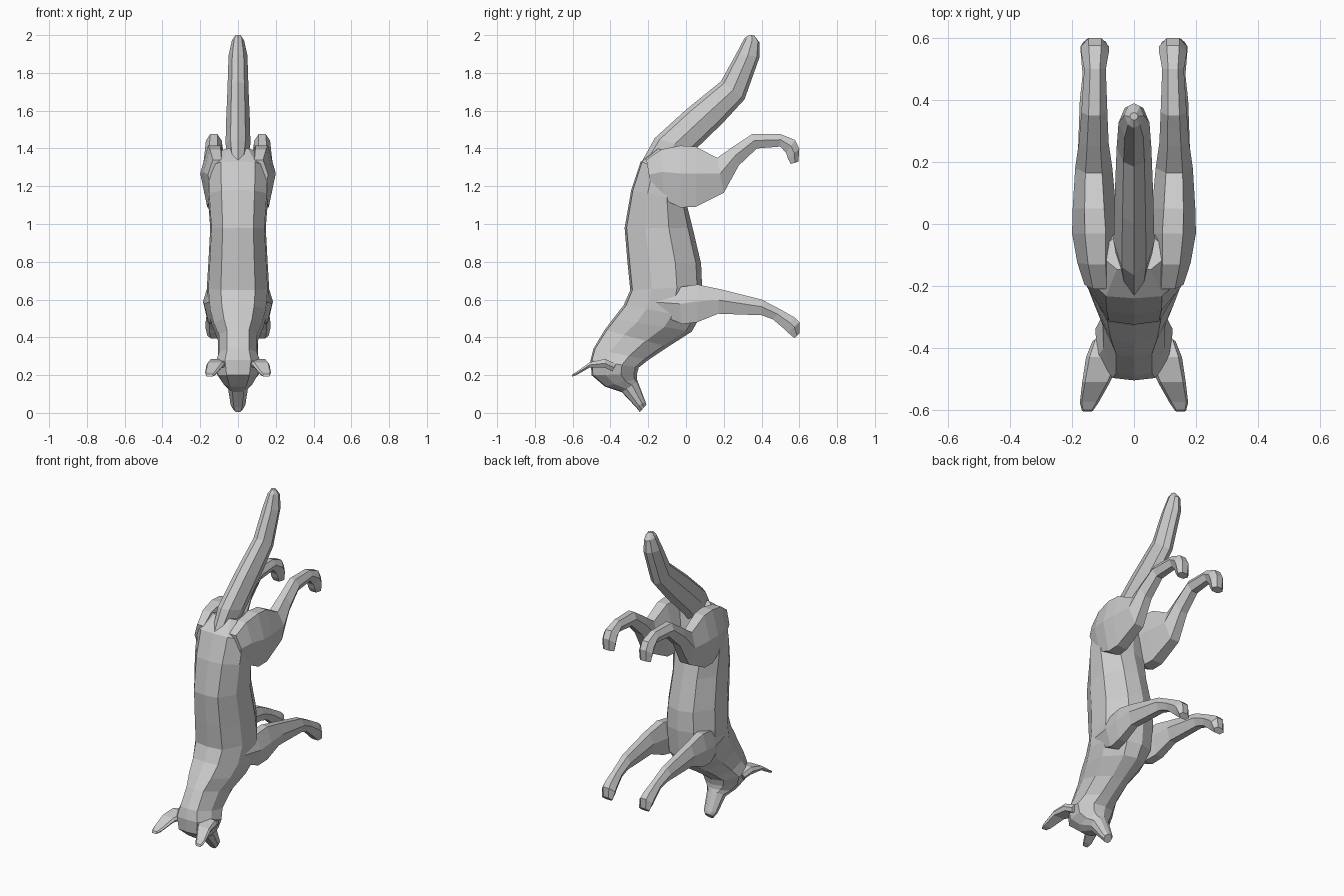
import bpy, bmesh

# Half cross-sections: (fraction from first to second edge, width factor)
BODY = [(0, 0), (.03, .55), (.3, .95), (.65, 1), (.93, .55), (1, 0)]
LIMB = [(0, .45), (.45, 1), (1, .5)]
TAIL = [(0, 0), (.12, .6), (.5, 1), (.88, .6), (1, 0)]
EAR = [(0, .8), (.5, 1), (1, .8)]


def loft(name, rings, half, mirror=False):
    """rings: y0, z0, y1, z1, centre x, half width"""
    bm = bmesh.new()
    section = list(half) + [(t, -w) for t, w in reversed(half) if w > 0]
    loops = []
    for y0, z0, y1, z1, cx, w in rings:
        loops.append([bm.verts.new((cx + w * f, y0 + (y1 - y0) * t, z0 + (z1 - z0) * t))
                      for t, f in section])
    n = len(section)
    for a, b in zip(loops, loops[1:]):
        for i in range(n):
            j = (i + 1) % n
            bm.faces.new((a[i], a[j], b[j], b[i]))
    bm.faces.new(loops[0])
    bm.faces.new(loops[-1])
    bmesh.ops.recalc_face_normals(bm, faces=bm.faces)
    me = bpy.data.meshes.new(name)
    bm.to_mesh(me)
    bm.free()
    ob = bpy.data.objects.new(name, me)
    bpy.context.collection.objects.link(ob)
    if mirror:
        ob.modifiers.new("Mirror", 'MIRROR').use_mirror_merge = False
    return ob


# Torso, neck, head and muzzle: spine edge, belly edge
loft("body", [
    (-.15, 1.40, -.03, 1.36, 0, .10),
    (-.24, 1.33, -.01, 1.25, 0, .165),
    (-.29, 1.18, .00, 1.12, 0, .16),
    (-.325, .98, .035, .98, 0, .147),
    (-.31, .80, .08, .79, 0, .157),
    (-.295, .65, .085, .67, 0, .165),
    (-.33, .57, .07, .50, 0, .155),
    (-.385, .50, .03, .43, 0, .135),
    (-.43, .44, -.095, .35, 0, .105),
    (-.49, .34, -.20, .28, 0, .105),
    (-.505, .28, -.25, .24, 0, .125),
    (-.50, .20, -.26, .205, 0, .11),
    (-.43, .14, -.26, .18, 0, .08),
    (-.34, .11, -.255, .165, 0, .055),
    (-.265, .03, -.215, .06, 0, .04),
    (-.245, .005, -.21, .042, 0, .025),
], BODY)

# Bushy tail
loft("tail", [
    (-.24, 1.32, -.08, 1.26, 0, .045),
    (-.165, 1.455, .05, 1.395, 0, .066),
    (.00, 1.605, .195, 1.535, 0, .062),
    (.185, 1.755, .31, 1.66, 0, .056),
    (.265, 1.90, .39, 1.885, 0, .05),
    (.31, 1.985, .39, 1.96, 0, .032),
    (.335, 2.0, .36, 2.0, 0, .014),
], TAIL)

# Hind legs
loft("hind_leg", [
    (-.21, 1.34, -.18, 1.165, .11, .05),
    (-.13, 1.395, -.12, 1.13, .12, .063),
    (-.03, 1.415, -.03, 1.088, .125, .075),
    (.05, 1.41, .05, 1.09, .128, .07),
    (.165, 1.35, .20, 1.165, .13, .06),
    (.25, 1.41, .28, 1.31, .13, .048),
    (.35, 1.476, .375, 1.40, .128, .042),
    (.50, 1.476, .50, 1.41, .126, .035),
    (.577, 1.445, .53, 1.375, .126, .045),
    (.60, 1.40, .54, 1.345, .126, .046),
    (.595, 1.33, .555, 1.318, .126, .038),
], LIMB, True)

# Front legs
loft("front_leg", [
    (-.17, .64, -.14, .52, .115, .04),
    (-.04, .665, -.02, .47, .125, .055),
    (.06, .68, .06, .48, .135, .05),
    (.18, .655, .17, .525, .14, .043),
    (.40, .60, .40, .517, .137, .038),
    (.50, .548, .46, .495, .133, .033),
    (.575, .505, .525, .44, .13, .042),
    (.60, .48, .54, .425, .128, .045),
    (.60, .42, .575, .395, .127, .036),
], LIMB, True)

# Ears sweep back and outward
loft("ear", [
    (-.39, .22, -.37, .26, .08, .055),
    (-.43, .24, -.43, .285, .097, .058),
    (-.51, .24, -.51, .268, .122, .045),
    (-.58, .20, -.575, .22, .145, .03),
    (-.605, .192, -.60, .205, .15, .018),
], EAR, True)
